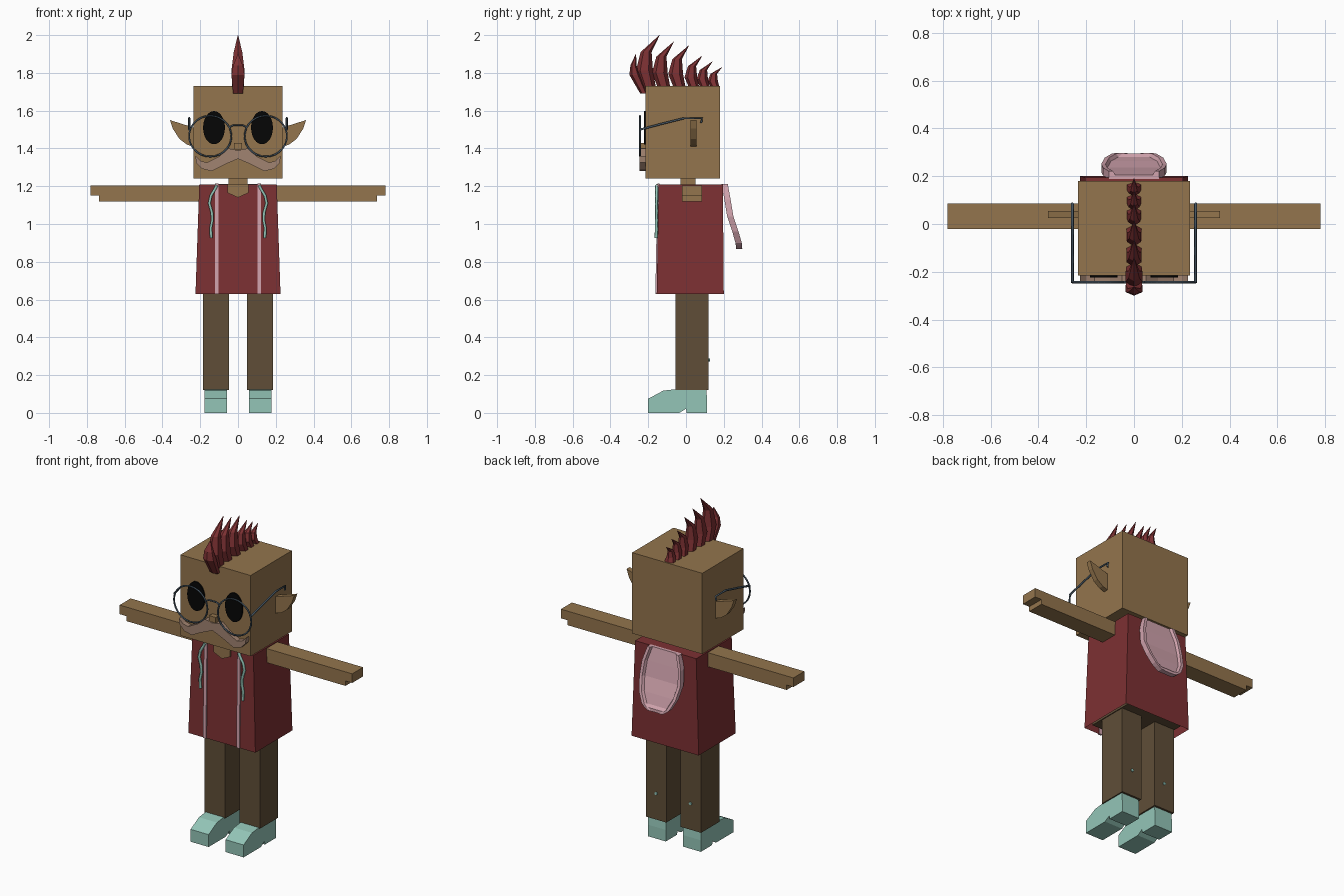
import bpy, bmesh, math
from mathutils import Vector

cube = bpy.data.objects.get("Cube")
if cube:
    bpy.data.objects.remove(cube, do_unlink=True)


def material(name, r, g, b):
    m = bpy.data.materials.new(name)
    m.use_nodes = True
    col = [(c / 255) ** 2.2 for c in (r, g, b)] + [1]
    m.diffuse_color = col
    m.node_tree.nodes["Principled BSDF"].inputs["Base Color"].default_value = col
    return m


skin = material("tan skin", 146, 116, 78)
red = material("dark red", 124, 52, 54)
brown = material("brown cloth", 96, 79, 58)
mint = material("mint green", 146, 196, 182)
pink = material("dusty pink", 208, 162, 172)
black = material("eye black", 14, 14, 14)
steel = material("steel blue", 70, 84, 96)
taupe = material("rose taupe", 160, 130, 112)


def loft(name, rings, mat, mirror=False, bottom=True):
    """Skin a row of equal-length closed rings and cap the ends."""
    bm = bmesh.new()
    rows = [[bm.verts.new(p) for p in ring] for ring in rings]
    n = len(rows[0])
    for a, b in zip(rows, rows[1:]):
        for i in range(n):
            j = (i + 1) % n
            bm.faces.new((a[i], a[j], b[j], b[i]))
    if bottom:
        bm.faces.new(rows[0][::-1])
    bm.faces.new(rows[-1])
    bmesh.ops.recalc_face_normals(bm, faces=bm.faces)
    me = bpy.data.meshes.new(name)
    bm.to_mesh(me)
    bm.free()
    me.materials.append(mat)
    ob = bpy.data.objects.new(name, me)
    bpy.context.collection.objects.link(ob)
    if mirror:
        ob.modifiers.new("Mirror", "MIRROR").use_mirror_merge = False
    return ob


def rect(x0, x1, y0, y1, z):
    return [(x0, y0, z), (x1, y0, z), (x1, y1, z), (x0, y1, z)]


def box(name, x0, x1, y0, y1, z0, z1, mat, mirror=False):
    return loft(name, [rect(x0, x1, y0, y1, z0), rect(x0, x1, y0, y1, z1)], mat, mirror)


def front_plate(name, outline, y0, y1, mat, mirror=False):
    """Extrude an x-z outline along y."""
    return loft(name, [[(x, y, z) for x, z in outline] for y in (y0, y1)], mat, mirror)


def ellipse(cx, cz, rx, rz, n):
    turns = [2 * math.pi * i / n for i in range(n)]
    return [(cx + rx * math.cos(t), cz + rz * math.sin(t)) for t in turns]


def tube(name, points, radius, mat, cyclic=False):
    cu = bpy.data.curves.new(name, "CURVE")
    cu.dimensions = "3D"
    cu.bevel_depth = radius
    cu.bevel_resolution = 1
    cu.use_fill_caps = True
    sp = cu.splines.new("POLY")
    sp.points.add(len(points) - 1)
    for p, co in zip(sp.points, points):
        p.co = (*co, 1)
    sp.use_cyclic_u = cyclic
    cu.materials.append(mat)
    ob = bpy.data.objects.new(name, cu)
    bpy.context.collection.objects.link(ob)
    return ob


# Head, neck and arms
box("head", -.235, .235, -.215, .18, 1.24, 1.73, skin)
box("neck", -.05, .05, -.03, .05, 1.18, 1.25, skin)
front_plate("neckline", [(-.055, 1.212), (-.055, 1.165), (0, 1.14), (.055, 1.165), (.055, 1.212)],
            -.155, -.14, skin)
front_plate("arms", [(.19, 1.12), (.735, 1.12), (.735, 1.15), (.78, 1.15), (.78, 1.205), (.19, 1.205)],
            -.02, .085, skin, True)
front_plate("ears", [(.22, 1.505), (.265, 1.52), (.36, 1.55), (.345, 1.505), (.31, 1.45),
                     (.27, 1.42), (.22, 1.405)], .025, .055, skin, True)

# Face
front_plate("eyes", ellipse(.127, 1.51, .058, .088, 24), -.223, -.214, black, True)
box("nose", -.022, .022, -.245, -.21, 1.395, 1.43, skin)
upper = [(.05, 1.4), (.1, 1.358), (.165, 1.325), (.2, 1.335), (.225, 1.36)]
lower = [(.222, 1.325), (.19, 1.292), (.14, 1.28), (.07, 1.315)]
half = upper + lower
front_plate("moustache", [(0, 1.39)] + half + [(0, 1.345)] + [(-x, z) for x, z in half[::-1]],
            -.245, -.21, taupe)

# Spectacles
for side, s in (("left", 1), ("right", -1)):
    ring = ellipse(s * .147, 1.465, .112, .108, 28)
    tube(side + "_lens_rim", [(x, -.243, z) for x, z in ring], .005, steel, True)
    tube(side + "_temple", [(s * .258, y, z) for y, z in
                            ((-.243, 1.5), (-.13, 1.53), (-.01, 1.56), (.085, 1.56), (.08, 1.535))],
         .006, steel)
tube("bridge", [(x, -.243, z) for x, z in ((-.05, 1.51), (-.025, 1.523), (.025, 1.523), (.05, 1.51))],
     .005, steel)


# Mohawk: each spike is a tapered six-sided blade swept back at the tip
def spike(name, path):
    rings = []
    for y, z, ry, rx in path:
        rings.append([(rx * math.sin(math.pi * i / 3), y - ry * math.cos(math.pi * i / 3), z)
                      for i in range(6)])
    loft(name, rings, red)


spike("spike_front", [(-.222, 1.69, .02, .03), (-.27, 1.79, .03, .04),
                      (-.278, 1.84, .016, .03), (-.265, 1.9, .001, .001)])
tips = [(-.14, 2.0), (-.065, 1.965), (.015, 1.945), (.085, 1.89), (.14, 1.86), (.19, 1.83)]
for k, (y, z) in enumerate(tips):
    h = z - 1.72
    f = .35 + .65 * h / .28
    base = y - .055 * f
    spike(f"spike_{k + 1}", [(base, 1.72, .036 * f, .036),
                             (base - .025 * f, 1.72 + h * .33, .045 * f, .04 * f),
                             (base - .016 * f, 1.72 + h * .68, .029 * f, .026 * f),
                             (y, z, .001, .001)])

# Tunic, open at the hem, with the trousers inside
loft("tunic", [rect(-.225, .225, -.155, .2, .63), rect(-.205, .205, -.145, .195, 1.21)],
     red, bottom=False)
box("hips", -.19, .19, -.13, .175, .65, .7, brown)
box("legs", .048, .185, -.055, .12, .12, .66, brown, True)
loft("trouser_buttons", [[(x, y, z) for x, z in ellipse(.115, .28, .009, .009, 8)] for y in (.118, .126)],
     mint, True)

# Shoes with a heel notch
shoe = [(-.2, 0), (-.035, 0), (0, .022), (.004, 0), (.112, 0), (.112, .07), (.107, .125),
        (-.055, .125), (-.12, .118), (-.2, .075)]
loft("shoes", [[(x, y, z) for y, z in shoe] for x in (.057, .178)], mint, True)

# Front bands and hanging cords
loft("front_bands", [rect(.102, .122, -.162, -.15, .63), rect(.102, .122, -.152, -.14, 1.215)], pink, True)
cord = [(.112, 1.205), (.125, 1.18), (.143, 1.15), (.152, 1.11), (.138, 1.06), (.136, 1.02), (.144, .98),
        (.142, .925)]
for side, s in (("left", 1), ("right", -1)):
    tube(side + "_cord", [(s * x, -.155 - (1.2 - z) * .01, z) for x, z in cord], .008, mint)

# Hood hanging down the back, with a raised rim round a recessed panel
rows = [(1.212, .188, .105, .018), (1.13, .203, .13, .018), (1.04, .218, .137, .018),
        (.96, .245, .122, .018), (.9, .262, .092, .018), (.885, .264, .075, .03), (.868, .265, .05, .03)]
rings = []
for z, y, w, d in rows:
    right = [(w, 0), (w, .033), (w - .018, .033), (w - .026, d)]
    section = right + [(-x, t) for x, t in right[::-1]]
    rings.append([(x, y + t, z) for x, t in section])
loft("hood", rings, pink)
